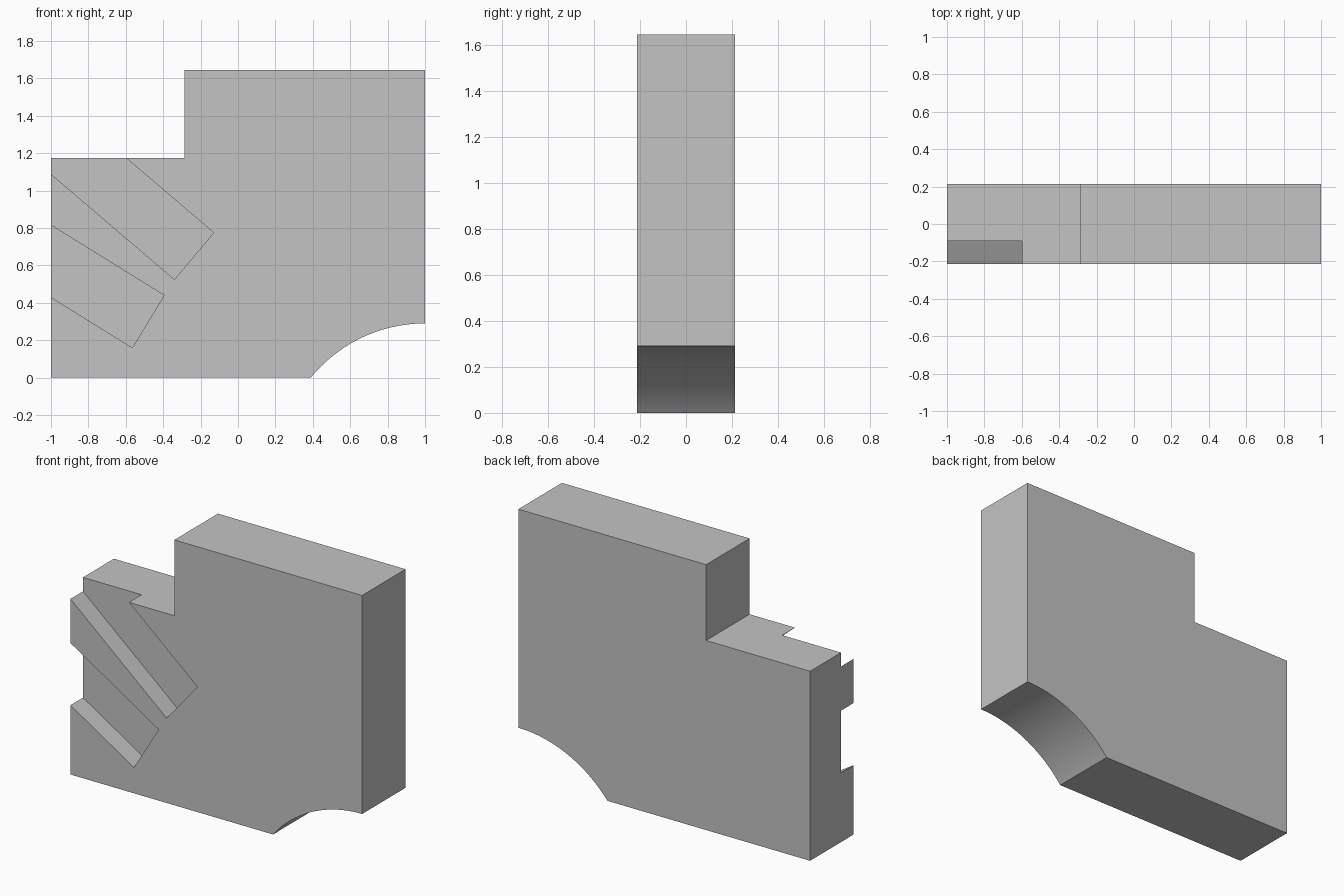
import bpy, bmesh, math
from mathutils import Vector

cube = bpy.data.objects.get("Cube")
if cube:
    bpy.data.objects.remove(cube, do_unlink=True)

HALF = 0.213         # half thickness of the plate
SLOT_FLOOR = -0.09   # y of the slot floors

grey = bpy.data.materials.new("plain_grey")
grey.use_nodes = True
colour = (0.55, 0.55, 0.55, 1)
grey.diffuse_color = colour
grey.node_tree.nodes["Principled BSDF"].inputs["Base Color"].default_value = colour


def prism(name, outline, y0, y1):
    """Extrude an (x, z) outline from y0 to y1."""
    bm = bmesh.new()
    face = bm.faces.new([bm.verts.new((x, y0, z)) for x, z in outline])
    ext = bmesh.ops.extrude_face_region(bm, geom=[face])
    verts = [v for v in ext["geom"] if isinstance(v, bmesh.types.BMVert)]
    bmesh.ops.translate(bm, verts=verts, vec=(0, y1 - y0, 0))
    bmesh.ops.recalc_face_normals(bm, faces=bm.faces[:])
    mesh = bpy.data.meshes.new(name)
    bm.to_mesh(mesh)
    bm.free()
    obj = bpy.data.objects.new(name, mesh)
    bpy.context.collection.objects.link(obj)
    mesh.materials.append(grey)
    return obj


# Stepped plate with a concave arc in its lower corner
radius, centre_z = 0.787, -0.497
start = math.asin(-centre_z / radius)
steps = 32
arc = []
for i in range(steps + 1):
    a = start + (math.pi / 2 - start) * i / steps
    arc.append((1 - radius * math.cos(a), centre_z + radius * math.sin(a)))
arc[0] = (arc[0][0], 0)
outline = [(-1, 0)] + arc + [(1, 1.645), (-0.287, 1.645), (-0.287, 1.175), (-1, 1.175)]
plate = prism("stepped_plate", outline, -HALF, HALF)

# Slanted slots, each cut from its two inner corners outwards
slots = {
    "upper_slot_cutter": ((-0.13, 0.775), (-0.34, 0.525), (-0.76, 0.649)),
    "lower_slot_cutter": ((-0.395, 0.44), (-0.565, 0.16), (-0.85, 0.527)),
}
for name, (p, q, way) in slots.items():
    p, q, run = Vector(p), Vector(q), Vector(way) * 1.5
    cutter = prism(name, [p, q, q + run, p + run], -HALF - 0.1, SLOT_FLOOR)
    cutter.hide_render = True
    cutter.hide_viewport = False
    cutter.display_type = 'WIRE'
    mod = plate.modifiers.new(name, 'BOOLEAN')
    mod.operation = 'DIFFERENCE'
    mod.solver = 'EXACT'
    mod.object = cutter

# Apply the cuts and drop the cutters
bpy.context.view_layer.objects.active = plate
plate.select_set(True)
for name in slots:
    bpy.ops.object.modifier_apply(modifier=name)
    bpy.data.objects.remove(bpy.data.objects[name], do_unlink=True)

# Smooth arc, crisp edges
bpy.ops.object.shade_smooth_by_angle(angle=math.radians(20))
